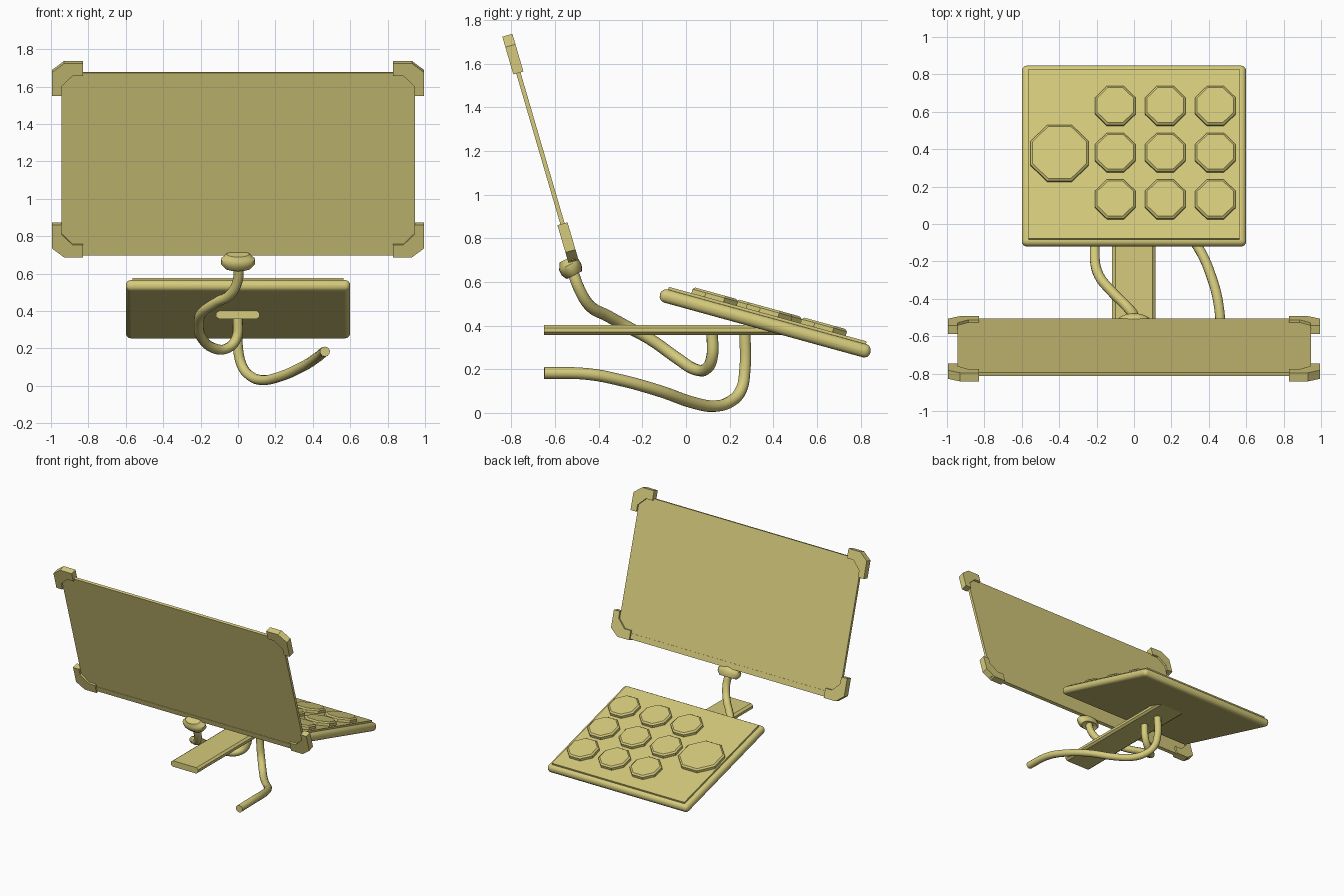
import bpy, bmesh, math
from mathutils import Matrix, Vector

if "Cube" in bpy.data.objects:
    bpy.data.objects.remove(bpy.data.objects["Cube"])

mat = bpy.data.materials.new("khaki")
mat.diffuse_color = (0.66, 0.59, 0.2, 1)
mat.use_nodes = True
mat.node_tree.nodes["Principled BSDF"].inputs["Base Color"].default_value = mat.diffuse_color

SCREEN = Matrix.Translation((0, -0.667, 1.212)) @ Matrix.Rotation(math.radians(16.3), 4, 'X')
PAD = Matrix.Translation((0, 0.363, 0.41)) @ Matrix.Rotation(math.radians(-15.4), 4, 'X')


def finish(name, bm, frame=Matrix(), bevel=0, segs=1, smooth=False):
    bmesh.ops.recalc_face_normals(bm, faces=bm.faces)
    me = bpy.data.meshes.new(name)
    bm.to_mesh(me)
    bm.free()
    ob = bpy.data.objects.new(name, me)
    bpy.context.collection.objects.link(ob)
    ob.matrix_world = frame
    me.materials.append(mat)
    if bevel:
        m = ob.modifiers.new("bevel", 'BEVEL')
        m.width, m.segments = bevel, segs
    if smooth:
        bpy.context.view_layer.objects.active = ob
        ob.select_set(True)
        bpy.ops.object.shade_smooth_by_angle(angle=math.radians(40))
        ob.select_set(False)
    return ob


def box(name, size, loc, frame=Matrix(), **kw):
    bm = bmesh.new()
    bmesh.ops.create_cube(bm, size=1, matrix=Matrix.Translation(loc) @ Matrix.Diagonal((*size, 1)))
    return finish(name, bm, frame, **kw)


def plate(name, pts, axis, depth, frame=Matrix(), **kw):
    """Extrude an outline of 3D points along an axis."""
    bm = bmesh.new()
    f = bm.faces.new([bm.verts.new(p) for p in pts])
    r = bmesh.ops.extrude_face_region(bm, geom=[f])
    vs = [v for v in r["geom"] if isinstance(v, bmesh.types.BMVert)]
    bmesh.ops.translate(bm, verts=vs, vec=Vector(axis) * depth)
    return finish(name, bm, frame, **kw)


def lathe(name, rings, sides, frame, phase=0.0, sy=1.0, **kw):
    """Stack of (radius, height) rings, closed at both ends."""
    bm = bmesh.new()
    loops = []
    for r, h in rings:
        loops.append([bm.verts.new((r * math.cos(phase + math.tau * i / sides),
                                    r * sy * math.sin(phase + math.tau * i / sides), h))
                      for i in range(sides)])
    for a, b in zip(loops, loops[1:]):
        for i in range(sides):
            j = (i + 1) % sides
            bm.faces.new((a[i], a[j], b[j], b[i]))
    bm.faces.new(loops[0])
    bm.faces.new(loops[-1])
    return finish(name, bm, frame, **kw)


def tube(name, pts, radius):
    cu = bpy.data.curves.new(name, 'CURVE')
    cu.dimensions = '3D'
    cu.bevel_depth, cu.bevel_resolution, cu.resolution_u = radius, 3, 6
    cu.use_fill_caps = True
    sp = cu.splines.new('BEZIER')
    sp.bezier_points.add(len(pts) - 1)
    for bp, p in zip(sp.bezier_points, pts):
        bp.co = p
        bp.handle_left_type = bp.handle_right_type = 'AUTO'
    cu.materials.append(mat)
    ob = bpy.data.objects.new(name, cu)
    bpy.context.collection.objects.link(ob)
    bpy.context.view_layer.objects.active = ob
    ob.select_set(True)
    bpy.ops.object.convert(target='MESH')
    bpy.ops.object.shade_smooth_by_angle(angle=math.radians(50))
    bpy.context.view_layer.objects.active.select_set(False)


# Screen: thin pane with a lower lip and four corner brackets
box("screen_pane", (1.89, 0.02, 0.975), (0, 0, -0.005), SCREEN)
box("screen_lower_lip", (1.89, 0.024, 0.042), (0, 0, -0.512), SCREEN)
W, H, T = 0.995, 0.54, 0.048
outline = [(0.83, H), (0.93, H), (W, H - 0.05), (W, H - 0.18), (0.945, H - 0.18),
           (0.945, H - 0.13), (0.885, H - 0.07), (0.83, H - 0.07)]
for sx in (-1, 1):
    for sz in (-1, 1):
        plate(f"corner_bracket_{'left' if sx < 0 else 'right'}_{'lower' if sz < 0 else 'upper'}",
              [(sx * x, -T / 2, sz * z) for x, z in outline], (0, 1, 0), T, SCREEN)

# Mount head under the screen
lathe("screen_mount", [(0.045, 0), (0.07, -0.008), (0.092, 0.018), (0.092, 0.045), (0.08, 0.055), (0.06, 0.075)],
      20, Matrix.Translation((0, -0.515, 0.638)) @ Matrix.Rotation(math.radians(28), 4, 'X'),
      sy=0.56, smooth=True)

# Flat support arm with chamfered sides
arm = [(-0.118, 0.37), (-0.1, 0.357), (0.1, 0.357), (0.115, 0.37), (0.115, 0.39),
       (0.1, 0.403), (-0.1, 0.403), (-0.118, 0.39)]
plate("support_arm", [(x, -0.65, z) for x, z in arm], (0, 1, 0), 1.1)

# Bent screen neck and trailing lower tube
tube("screen_neck", [(0, -0.52, 0.65), (0, -0.49, 0.57), (-0.04, -0.44, 0.49), (-0.12, -0.36, 0.445),
                     (-0.19, -0.27, 0.395), (-0.21, -0.16, 0.335), (-0.19, -0.04, 0.25),
                     (-0.125, 0.04, 0.2), (-0.06, 0.09, 0.2), (-0.01, 0.118, 0.25), (0, 0.12, 0.37)], 0.027)
tube("lower_tube", [(0, 0.27, 0.37), (0, 0.27, 0.2), (0.025, 0.25, 0.1), (0.07, 0.2, 0.05),
                    (0.13, 0.13, 0.031), (0.21, 0.04, 0.045), (0.34, -0.12, 0.1),
                    (0.42, -0.3, 0.15), (0.455, -0.45, 0.178), (0.465, -0.65, 0.183)], 0.027)

# Keypad: rounded slab and raised face plate
box("keypad_body", (1.2, 1.0, 0.062), (0, 0, 0), PAD, bevel=0.028, segs=4, smooth=True)
box("keypad_face", (1.13, 0.94, 0.03), (0, 0, 0.029), PAD)


# Octagonal keys: 3 x 3 small ones and one large
def key(name, x, y, width):
    r = width / 2 / math.cos(math.pi / 8)
    lathe(name, [(r, 0.03), (r, 0.063), (r - 0.012, 0.073)], 8,
          PAD @ Matrix.Translation((x, y, 0)), phase=math.pi / 8)


for i, x in enumerate((-0.1, 0.167, 0.435)):
    for j, y in enumerate((-0.255, 0.004, 0.263)):
        key(f"small_key_{i}_{j}", x, y, 0.216)
key("large_key", -0.398, 0, 0.312)
